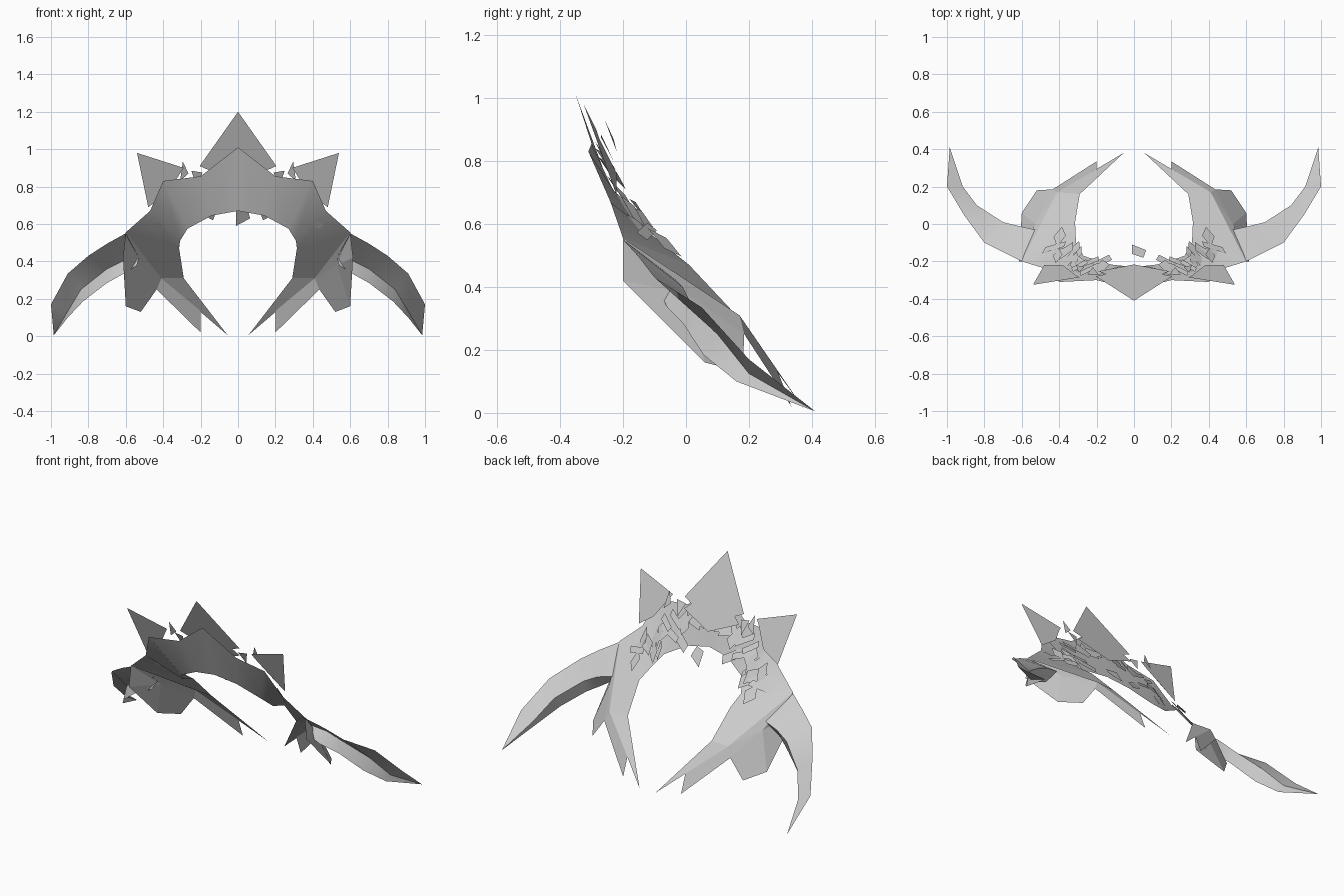
import bpy, random
from mathutils import Vector

if "Cube" in bpy.data.objects:
    bpy.data.objects.remove(bpy.data.objects["Cube"])

random.seed(7)


def build(name, verts, faces, mirror=True):
    me = bpy.data.meshes.new(name)
    me.from_pydata([tuple(v) for v in verts], [], faces)
    me.update()
    ob = bpy.data.objects.new(name, me)
    bpy.context.collection.objects.link(ob)
    if mirror:
        m = ob.modifiers.new("mirror", 'MIRROR')
        m.merge_threshold = 0.001
    return ob


def strip(name, *rows):
    n = len(rows[0])
    faces = [(r * n + i, r * n + i + 1, r * n + n + i + 1, r * n + n + i)
             for r in range(len(rows) - 1) for i in range(n - 1)]
    return build(name, [v for row in rows for v in row], faces)


# Brow band: one softly folded sheet between an outer and an inner rim
outer = [(0, -.35, 1.01), (.2, -.3, .855), (.4, -.31, .83), (.47, -.24, .67), (.6, -.2, .555)]
inner = [(0, -.23, .67), (.14, -.215, .645), (.27, -.17, .575), (.31, -.1, .51), (.315, .01, .47)]
strip("brow_band", outer, inner).data.shade_smooth()


# Crown spikes: the centre one is a flat leaning plate
def lean(x, z):
    return (x, -.41 + (1.2 - z) * .45, z)


build("centre_spike", [lean(0, 1.2), lean(.205, .91), lean(.15, .885), lean(.19, .85),
                       lean(0, .77)], [(0, 4, 3, 2, 1)])
build("side_spike", [(.54, -.325, .98), (.29, -.285, .9), (.31, -.275, .87), (.38, -.22, .76),
                     (.48, -.22, .69)], [(0, 1, 2, 3, 4)])

# Cheek plate running back and down to an inner point
build("cheek_blade", [(.6, -.2, .555), (.41, .17, .31), (.29, .16, .31),
                      (.315, .01, .47), (.055, .38, .005)],
      [(0, 1, 2, 3), (2, 1, 4)])

# Second blade under the cheek plate
build("lower_blade", [(.41, .17, .31), (.2, .29, .135), (.2, .335, .02), (.435, .185, .25)],
      [(0, 1, 2, 3)])

# Faceted side guard between cheek and horn
build("side_guard", [(.6, -.2, .555), (.615, -.2, .42), (.6, .06, .16), (.52, .18, .13),
                     (.435, .185, .25), (.41, .17, .31), (.53, .0, .38)],
      [(0, 1, 6), (1, 2, 6), (2, 3, 4, 6), (4, 5, 6), (5, 0, 6)])

# Curved horn: open V of an upper and a lower sheet, the valley lying to the rear
tip = (.985, .41, .005)
front = [(.6, -.2, .55), (.7, -.15, .495), (.8, -.1, .43), (.91, .05, .335), (1, .2, .17), tip]
valley = [(.53, -.03, .42), (.62, -.01, .4), (.7, .01, .36), (.84, .1, .25), (.915, .2, .125), tip]
lower = [(.54, -.08, .38), (.61, -.06, .335), (.7, -.01, .285), (.83, .055, .185), (.91, .16, .1), tip]
strip("horn_upper", front, valley).data.shade_smooth()
strip("horn_lower", valley, lower).data.shade_smooth()

# Loose shards scattered over the back of the band, densest at the temples
verts, faces = [], []
for k in range(19):
    u = .5 + k * .17
    i = int(u)
    o = Vector(outer[i]).lerp(Vector(outer[i + 1]), u - i)
    p = Vector(inner[i]).lerp(Vector(inner[i + 1]), u - i)
    c = o.lerp(p, random.uniform(.3, .9)) + Vector((0, random.uniform(.015, .04), .01))
    across = ((p - o).normalized() + Vector((0, .25, 0))).normalized()
    along = (Vector(outer[i + 1]) - Vector(outer[i])).normalized()
    s = random.uniform(.05, .075)
    d1 = (along * random.uniform(-.8, .8) + across).normalized() * s
    d2 = (along - across * random.uniform(-.2, .4)).normalized() * s * .6
    j = len(verts)
    verts += [c - d1, c + d2 - d1 * .2, c + d1, c - d2 + d1 * .3]
    faces.append((j, j + 1, j + 2, j + 3))
build("back_shards", verts, faces)

# Small leaf shards sticking past the rims
build("rim_shards", [(.295, -.26, .935), (.265, -.23, .87), (.31, -.22, .83),
                     (.25, -.27, .885), (.19, -.27, .875), (.22, -.23, .8)],
      [(0, 1, 2), (3, 4, 5)])
build("hanging_shard", [(-.01, -.11, .59), (.065, -.14, .63), (.05, -.18, .68), (-.01, -.16, .67)],
      [(0, 1, 2, 3)], mirror=False)
